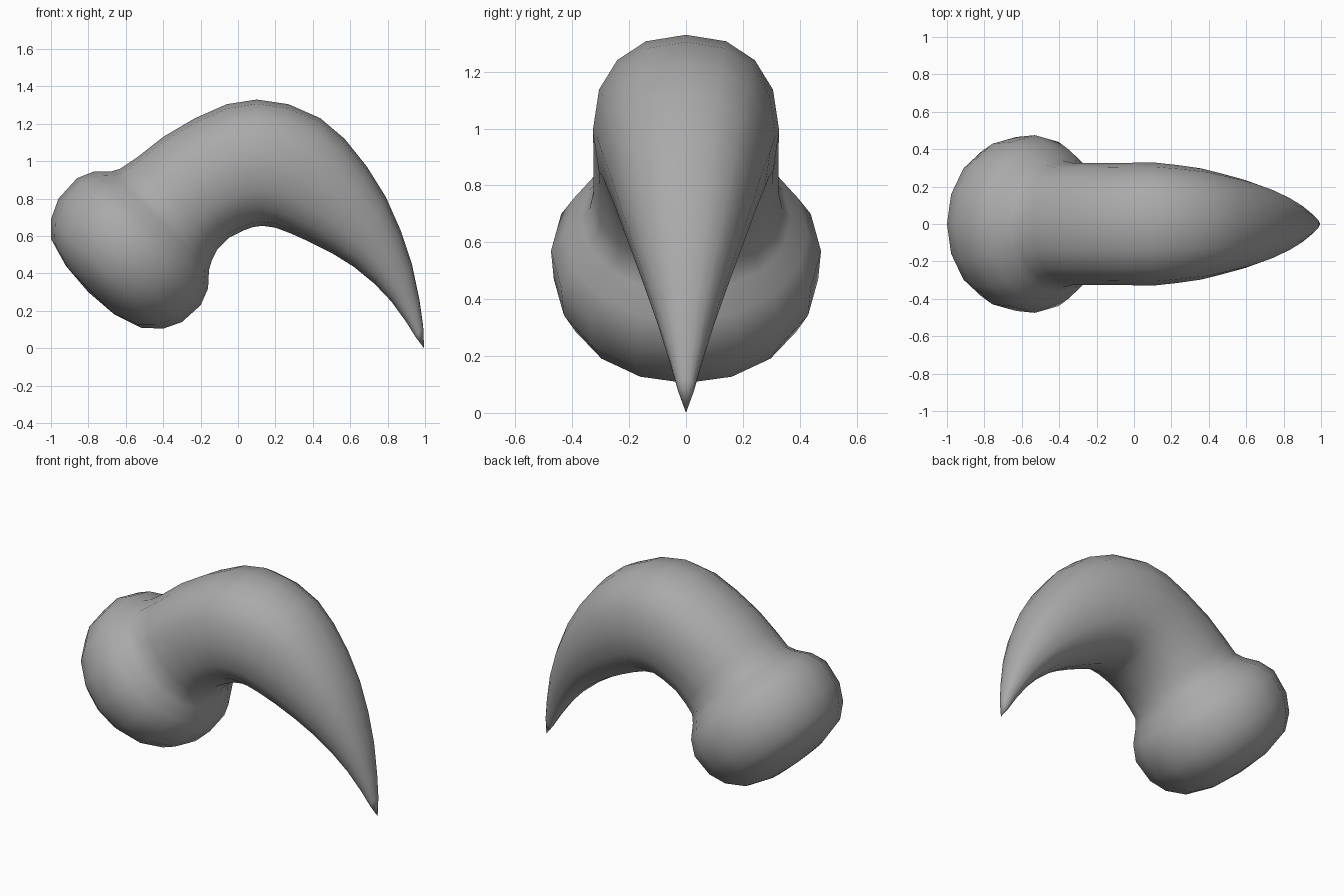
import bpy, bmesh, math

SIDES = 16

# Bulbous base: outer (x, z), inner (x, z), half width
BASE = [
    (-0.92, 0.44, -0.66, 0.18, 0.19),
    (-1.00, 0.585, -0.52, 0.11, 0.34),
    (-1.00, 0.69, -0.40, 0.105, 0.42),
    (-0.96, 0.80, -0.30, 0.14, 0.465),
    (-0.86, 0.91, -0.20, 0.23, 0.475),
    (-0.77, 0.945, -0.16, 0.32, 0.43),
    (-0.68, 0.945, -0.155, 0.42, 0.37),
    (-0.63, 0.96, -0.14, 0.47, 0.34),
]
# Curved, tapering talon, same layout
TALON = [
    (-0.54, 1.02, -0.11, 0.53, 0.325),
    (-0.40, 1.13, -0.05, 0.59, 0.325),
    (-0.23, 1.23, 0.03, 0.63, 0.325),
    (-0.06, 1.305, 0.08, 0.648, 0.328),
    (0.10, 1.33, 0.13, 0.655, 0.328),
    (0.27, 1.305, 0.20, 0.645, 0.315),
    (0.44, 1.23, 0.28, 0.615, 0.297),
    (0.57, 1.12, 0.38, 0.57, 0.268),
    (0.69, 0.97, 0.50, 0.51, 0.235),
    (0.79, 0.81, 0.62, 0.435, 0.195),
    (0.87, 0.63, 0.73, 0.345, 0.15),
    (0.93, 0.45, 0.82, 0.25, 0.105),
    (0.97, 0.26, 0.90, 0.14, 0.06),
    (0.99, 0.12, 0.95, 0.06, 0.03),
]


def soft(v, power):
    return math.copysign(abs(v) ** power, v) if abs(v) > 1e-6 else 0.0


def add_ring(bm, station, power):
    """Closed cross-section spanning the outer and inner profile points."""
    ox, oz, ix, iz, w = station
    ring = []
    for k in range(SIDES):
        a = 2 * math.pi * k / SIDES
        c, s = soft(math.cos(a), power), soft(math.sin(a), power)
        ring.append(bm.verts.new(((ox + ix) / 2 + c * (ox - ix) / 2,
                                  w * s,
                                  (oz + iz) / 2 + c * (oz - iz) / 2)))
    return ring


bm = bmesh.new()
rings = [add_ring(bm, s, 1.0) for s in BASE]
rings += [add_ring(bm, s, 0.88) for s in TALON]
root = bm.verts.new((-0.80, 0, 0.30))
tip = bm.verts.new((0.995, 0, 0.0))

# Skin between rings, then close the root and the tip
for k in range(SIDES):
    n = (k + 1) % SIDES
    for r0, r1 in zip(rings, rings[1:]):
        bm.faces.new((r0[k], r0[n], r1[n], r1[k]))
    bm.faces.new((root, rings[0][n], rings[0][k]))
    bm.faces.new((tip, rings[-1][k], rings[-1][n]))
bmesh.ops.recalc_face_normals(bm, faces=bm.faces[:])
for f in bm.faces:
    f.smooth = True

mesh = bpy.data.meshes.new("claw")
bm.to_mesh(mesh)
bm.free()
claw = bpy.data.objects.new("claw", mesh)
bpy.context.collection.objects.link(claw)

grey = bpy.data.materials.new("grey")
grey.diffuse_color = (0.4, 0.4, 0.4, 1)
mesh.materials.append(grey)
